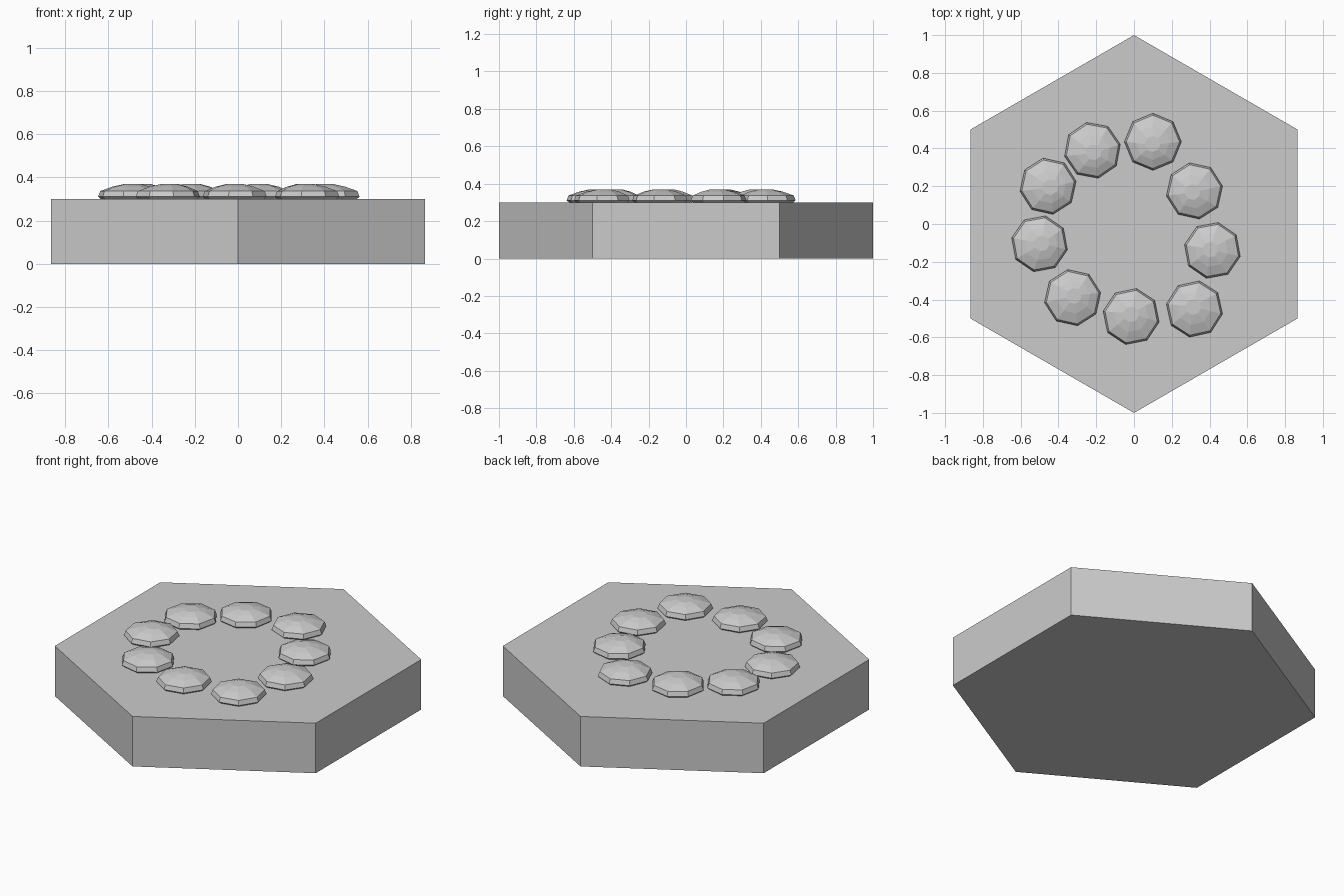
import bpy, bmesh, math

if "Cube" in bpy.data.objects:
    bpy.data.objects.remove(bpy.data.objects["Cube"])

grey = bpy.data.materials.new("stone_grey")
grey.diffuse_color = (0.6, 0.6, 0.6, 1)
grey.use_nodes = True
grey.node_tree.nodes["Principled BSDF"].inputs["Base Color"].default_value = grey.diffuse_color


def loft(name, rings, sides, location, turn):
    """Stack of regular rings (radius, z, x shift, y shift), capped at both ends."""
    bm = bmesh.new()
    loops = []
    for r, z, sx, sy in rings:
        loops.append([bm.verts.new((sx + r * math.cos(turn + i * math.tau / sides),
                                    sy + r * math.sin(turn + i * math.tau / sides), z))
                      for i in range(sides)])
    for low, high in zip(loops, loops[1:]):
        for i in range(sides):
            j = (i + 1) % sides
            bm.faces.new((low[i], low[j], high[j], high[i]))
    bm.faces.new(loops[0][::-1])
    bm.faces.new(loops[-1])
    mesh = bpy.data.meshes.new(name)
    bm.to_mesh(mesh)
    bm.free()
    mesh.materials.append(grey)
    obj = bpy.data.objects.new(name, mesh)
    obj.location = location
    bpy.context.collection.objects.link(obj)
    return obj


# Hexagonal base slab with corners toward the front and back
loft("hex_base", [(1, 0, 0, 0), (1, 0.3, 0, 0)], 6, (0, 0, 0), math.radians(30))

# Loose ring of faceted stones: x, y, turn in degrees
stones = [(0.10, 0.435, 0), (0.32, 0.175, 10), (0.415, -0.14, -12),
          (0.32, -0.45, -10), (-0.015, -0.49, -11), (-0.325, -0.39, 10),
          (-0.50, -0.105, -12), (-0.455, 0.20, 10), (-0.22, 0.39, 12)]
for x, y, turn in stones:
    # Crown leans slightly toward the middle of the ring
    d = math.hypot(x, y)
    lx, ly = -0.012 * x / d, -0.012 * y / d
    loft("ring_stone", [(0.138, 0, 0, 0), (0.151, 0.011, 0, 0), (0.141, 0.037, 0, 0),
                        (0.09, 0.057, lx / 2, ly / 2), (0.042, 0.069, lx, ly)],
         8, (x, y, 0.3), math.radians(turn))
